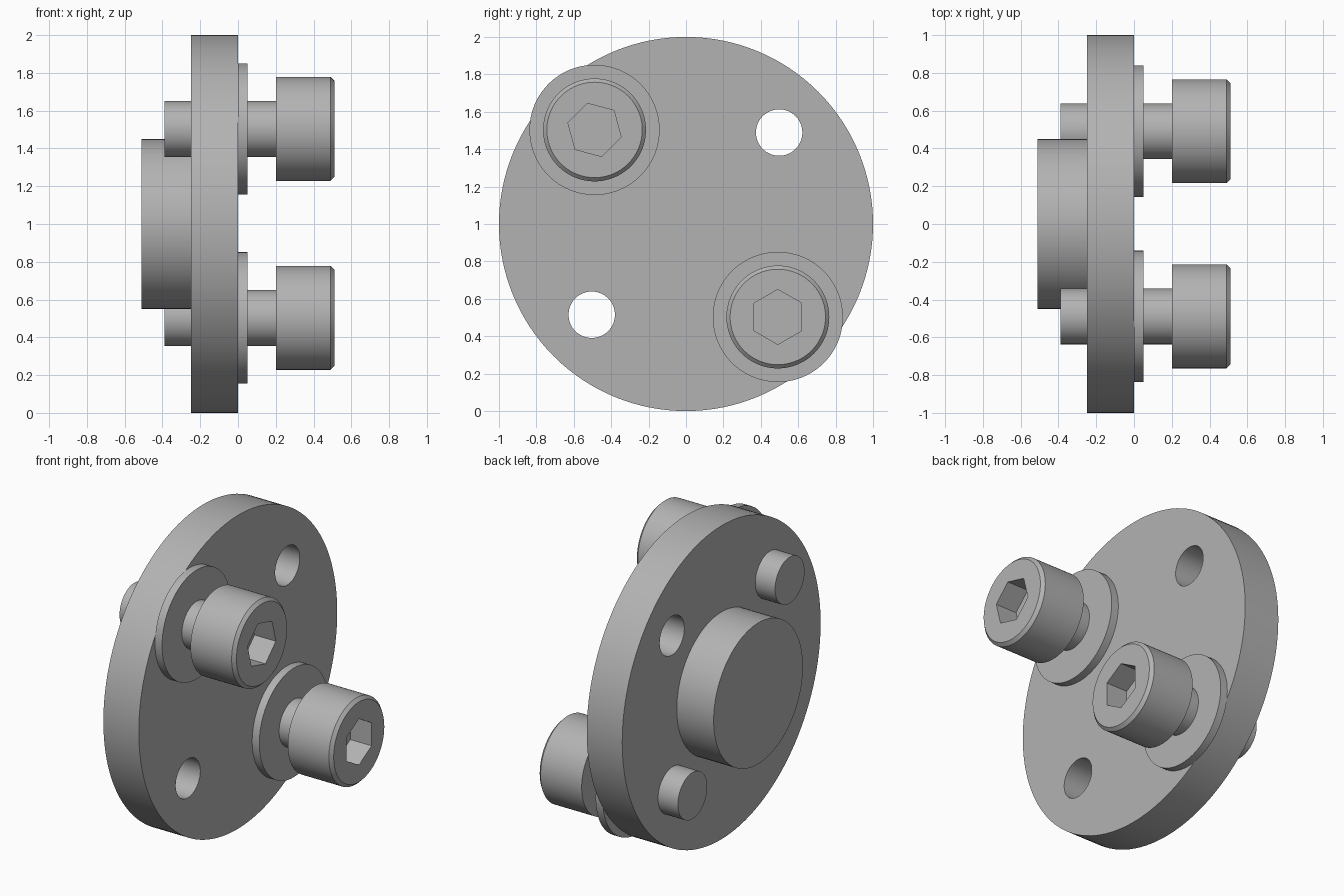
import bpy
import bmesh
from math import cos, sin, pi, radians

cube = bpy.data.objects.get("Cube")
if cube:
    bpy.data.objects.remove(cube, do_unlink=True)

# Single plain steel colour
GREY = (0.45, 0.45, 0.45, 1.0)
steel = bpy.data.materials.new("steel_grey")
steel.use_nodes = True
steel.diffuse_color = GREY
steel.node_tree.nodes["Principled BSDF"].inputs["Base Color"].default_value = GREY


def turned(name, profile, y, z, sides=96, turn=0.0):
    """Solid turned about an x-parallel axis; profile holds (x, radius) pairs."""
    bm = bmesh.new()
    rings = []
    for x, r in profile:
        angles = [turn + 2 * pi * i / sides for i in range(sides)]
        rings.append([bm.verts.new((x, y - r * sin(a), z + r * cos(a))) for a in angles])
    for a, b in zip(rings, rings[1:]):
        for i in range(sides):
            j = (i + 1) % sides
            bm.faces.new((a[i], a[j], b[j], b[i]))
    bm.faces.new(rings[0])
    bm.faces.new(rings[-1])
    bmesh.ops.recalc_face_normals(bm, faces=bm.faces)
    mesh = bpy.data.meshes.new(name)
    bm.to_mesh(mesh)
    bm.free()
    mesh.materials.append(steel)
    obj = bpy.data.objects.new(name, mesh)
    bpy.context.collection.objects.link(obj)
    return obj


def select(obj):
    bpy.ops.object.select_all(action="DESELECT")
    obj.select_set(True)
    bpy.context.view_layer.objects.active = obj


def cut(obj, cutter):
    """Subtract the cutter, then discard it."""
    cutter.hide_render = True
    mod = obj.modifiers.new("cut", "BOOLEAN")
    mod.operation = "DIFFERENCE"
    mod.solver = "EXACT"
    mod.object = cutter
    select(obj)
    bpy.ops.object.modifier_apply(modifier=mod.name)
    bpy.data.objects.remove(cutter, do_unlink=True)


def finish(obj):
    select(obj)
    bpy.ops.object.shade_smooth_by_angle(angle=radians(30))


# Flange disc with two open holes
flange = turned("flange_disc", [(-0.25, 1.0), (0, 1.0)], 0, 1, sides=128)
for y, z in ((0.498, 1.489), (-0.504, 0.515)):
    cut(flange, turned("hole_cutter", [(-0.4, 0.124), (0.2, 0.124)], y, z, sides=64))
finish(flange)

# Round boss on the back of the flange
finish(turned("centre_boss", [(-0.51, 0.45), (-0.25, 0.45)], 0, 1))

# Two socket-head bolts with washers
for side, y, z, twist in (("upper", -0.489, 1.503, 15), ("lower", 0.491, 0.503, 0)):
    finish(turned(side + "_washer", [(0, 0.348), (0.05, 0.348)], y, z))
    bolt = turned(side + "_bolt", [(-0.39, 0.148), (0.2, 0.148), (0.2, 0.275),
                                   (0.49, 0.275), (0.51, 0.255)], y, z)
    cut(bolt, turned("socket_cutter", [(0.36, 0.147), (0.6, 0.147)], y, z,
                     sides=6, turn=radians(twist)))
    finish(bolt)
